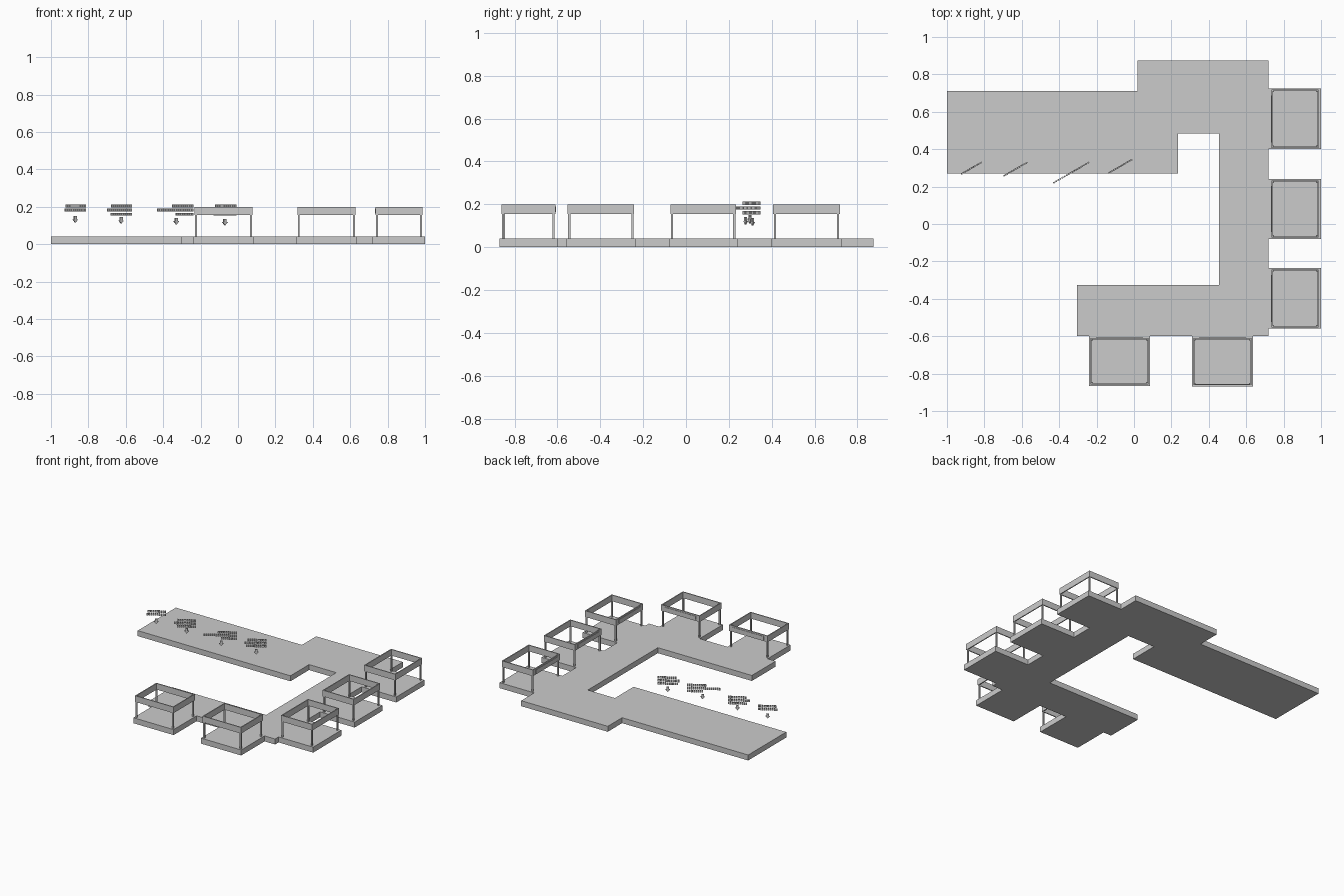
import bpy, bmesh
from math import cos, sin, radians
from mathutils import Matrix, Vector

cube = bpy.data.objects.get("Cube")
if cube:
    bpy.data.objects.remove(cube, do_unlink=True)

grey = bpy.data.materials.new("light grey")
grey.use_nodes = True
colour = (0.6, 0.6, 0.6, 1)
grey.diffuse_color = colour
grey.node_tree.nodes["Principled BSDF"].inputs["Base Color"].default_value = colour


def finish(name, bm):
    bmesh.ops.recalc_face_normals(bm, faces=bm.faces)
    mesh = bpy.data.meshes.new(name)
    bm.to_mesh(mesh)
    bm.free()
    mesh.materials.append(grey)
    obj = bpy.data.objects.new(name, mesh)
    bpy.context.collection.objects.link(obj)
    return obj


def add_box(bm, x0, x1, y0, y1, z0, z1):
    size = Matrix.Diagonal((x1 - x0, y1 - y0, z1 - z0, 1))
    place = Matrix.Translation(((x0 + x1) / 2, (y0 + y1) / 2, (z0 + z1) / 2))
    bmesh.ops.create_cube(bm, size=1, matrix=place @ size)


def extrude_outline(bm, points, direction):
    face = bm.faces.new([bm.verts.new(p) for p in points])
    new = bmesh.ops.extrude_face_region(bm, geom=[face])["geom"]
    verts = [v for v in new if isinstance(v, bmesh.types.BMVert)]
    bmesh.ops.translate(bm, verts=verts, vec=direction)


# Stall pads as (x0, x1, y0, y1)
FLOOR = 0.04
front_pads = [(-0.24, 0.085, -0.865, -0.6), (0.31, 0.635, -0.87, -0.6)]
side_pads = [(0.72, 1.0, -0.56, -0.235), (0.72, 1.0, -0.08, 0.24),
             (0.72, 1.0, 0.4, 0.725)]

# Walkway slab with the pads as part of its outline
outline = [(-1, 0.27), (0.235, 0.27), (0.235, 0.485), (0.455, 0.485),
           (0.455, -0.325), (-0.305, -0.325), (-0.305, -0.6)]
for x0, x1, y0, y1 in front_pads:
    outline += [(x0, y1), (x0, y0), (x1, y0), (x1, y1)]
outline.append((0.72, -0.6))
for x0, x1, y0, y1 in side_pads:
    outline += [(x0, y0), (x1, y0), (x1, y1), (x0, y1)]
outline += [(0.72, 0.875), (0.02, 0.875), (0.02, 0.71), (-1, 0.71)]
bm = bmesh.new()
extrude_outline(bm, [(x, y, 0) for x, y in outline], (0, 0, FLOOR))
finish("walkway_slab", bm)


# Open stalls: four posts, a hollow fascia ring and a plain sign strip
def stall(name, x0, x1, y0, y1, sign_on_left):
    low, high, wall, post = 0.155, 0.2, 0.007, 0.01
    bm = bmesh.new()
    add_box(bm, x0, x1, y0, y0 + wall, low, high)
    add_box(bm, x0, x1, y1 - wall, y1, low, high)
    add_box(bm, x0, x0 + wall, y0 + wall, y1 - wall, low, high)
    add_box(bm, x1 - wall, x1, y0 + wall, y1 - wall, low, high)
    finish(name + "_fascia", bm)

    bm = bmesh.new()
    for x in (x0 + 0.003, x1 - 0.003 - post):
        for y in (y0 + 0.003, y1 - 0.003 - post):
            add_box(bm, x, x + post, y, y + post, FLOOR, low)
    finish(name + "_posts", bm)

    bm = bmesh.new()
    edge = 0.03
    if sign_on_left:
        add_box(bm, x0 - 0.003, x0, y0 + edge, y1 - edge, low + 0.01, high - 0.01)
    else:
        add_box(bm, x0 + edge, x1 - edge, y1, y1 + 0.003, low + 0.01, high - 0.01)
    finish(name + "_sign", bm)


for i, (x0, x1, y0, y1) in enumerate(front_pads, 1):
    stall(f"front_stall_{i}", x0 + 0.007, x1 - 0.007, y0 + 0.008, y1 - 0.01, False)
for i, (x0, x1, y0, y1) in enumerate(side_pads, 1):
    stall(f"side_stall_{i}", x0 + 0.015, x1 - 0.013, y0 + 0.007, y1 - 0.007, True)

# Floating markers: rows of plain blocks above a downward arrow
TURN = radians(30)
along = Vector((cos(TURN), sin(TURN), 0))
across = Vector((-sin(TURN), cos(TURN), 0))


def marker(name, end_x, end_y, rows, arrow_x, arrow_z):
    place = Matrix.Translation((end_x, end_y, 0)) @ Matrix.Rotation(TURN, 4, 'Z')
    bm = bmesh.new()
    for row, length in enumerate(rows):
        top = 0.212 - row * 0.022
        count = round(length / 0.013)
        for k in range(count):
            right = -k * length / count
            add_box(bm, right - 0.01, right, -0.004, 0.004, top - 0.015, top)
    bmesh.ops.transform(bm, matrix=place, verts=bm.verts)
    finish(name + "_rows", bm)

    half = [(0, 0), (0.016, 0.018), (0.008, 0.018), (0.008, 0.036)]
    shape = half + [(-u, v) for u, v in reversed(half[1:])]
    centre = Vector((arrow_x, end_y + (arrow_x - end_x) * sin(TURN) / cos(TURN), arrow_z))
    bm = bmesh.new()
    extrude_outline(bm, [centre + along * u + Vector((0, 0, v)) - across * 0.004
                         for u, v in shape], across * 0.008)
    finish(name + "_arrow", bm)


marker("marker_1", -0.815, 0.33, (0.125, 0.13), -0.87, 0.115)
marker("marker_2", -0.57, 0.33, (0.125, 0.15, 0.13), -0.625, 0.11)
marker("marker_3", -0.24, 0.33, (0.13, 0.225, 0.11), -0.33, 0.105)
marker("marker_4", -0.01, 0.345, (0.13, 0.15, 0.14), -0.07, 0.1)
